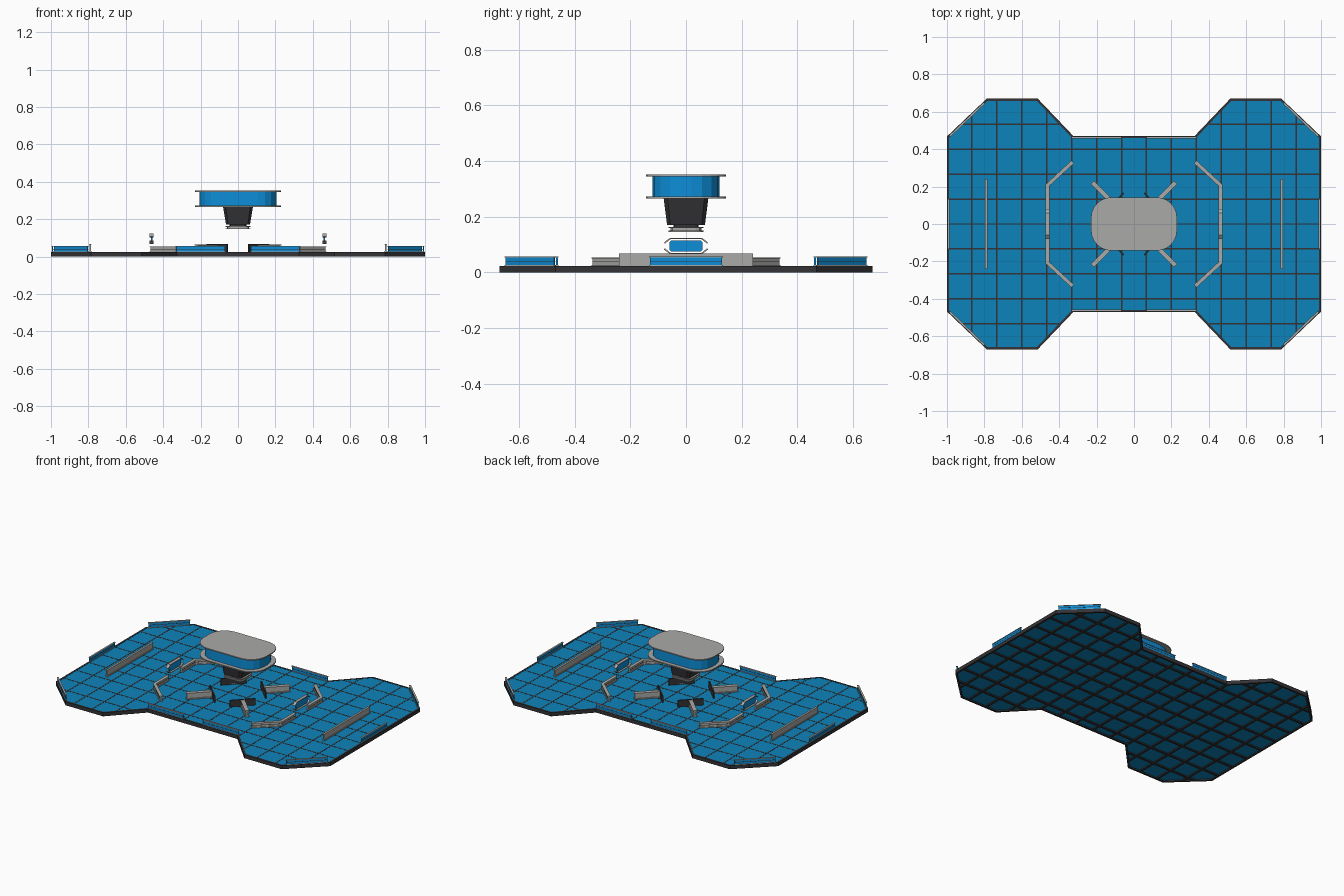
import bpy, bmesh, math
from mathutils import Vector

if "Cube" in bpy.data.objects:
    bpy.data.objects.remove(bpy.data.objects["Cube"])


def material(name, rgb):
    m = bpy.data.materials.new(name)
    m.diffuse_color = (*rgb, 1)
    m.use_nodes = True
    m.node_tree.nodes["Principled BSDF"].inputs["Base Color"].default_value = m.diffuse_color
    return m


DARK = material("dark metal", (0.033, 0.033, 0.038))
GREY = material("light grey metal", (0.40, 0.40, 0.39))
FLOOR = material("floor blue", (0.004, 0.23, 0.50))
SCREEN = material("screen blue", (0.004, 0.27, 0.68))


class Part:
    """Collects prisms in one mesh, then becomes one object."""

    def __init__(self):
        self.bm = bmesh.new()

    def loft(self, low, high):
        a = [self.bm.verts.new(p) for p in low]
        b = [self.bm.verts.new(p) for p in high]
        n = len(a)
        self.bm.faces.new(a[::-1])
        self.bm.faces.new(b)
        for i in range(n):
            j = (i + 1) % n
            self.bm.faces.new((a[i], a[j], b[j], b[i]))
        return self

    def prism(self, pts, z0, z1):
        return self.loft([(x, y, z0) for x, y in pts], [(x, y, z1) for x, y in pts])

    def beam(self, p, q, w, z0, z1, ext=0.0):
        p, q = Vector(p), Vector(q)
        d = (q - p).normalized()
        n = Vector((-d.y, d.x)) * w / 2
        p, q = p - d * ext, q + d * ext
        return self.prism([p - n, q - n, q + n, p + n], z0, z1)

    def done(self, name, mat):
        bmesh.ops.recalc_face_normals(self.bm, faces=self.bm.faces)
        me = bpy.data.meshes.new(name)
        self.bm.to_mesh(me)
        self.bm.free()
        me.materials.append(mat)
        ob = bpy.data.objects.new(name, me)
        bpy.context.collection.objects.link(ob)
        return ob


def rounded(hx, hy, r, seg):
    pts = []
    for k, (sx, sy) in enumerate([(1, 1), (-1, 1), (-1, -1), (1, -1)]):
        for i in range(seg + 1):
            a = math.pi / 2 * (k + i / seg)
            pts.append((sx * (hx - r) + r * math.cos(a), sy * (hy - r) + r * math.sin(a)))
    return pts


SIGNS = [(1, 1), (-1, 1), (-1, -1), (1, -1)]

# Floor outline: a wide bow-tie with chamfered lobes
quarter = [(1.0, 0.47), (0.79, 0.67), (0.52, 0.67), (0.33, 0.47)]
outline = (quarter + [(-x, y) for x, y in quarter[::-1]]
           + [(-x, -y) for x, y in quarter] + [(x, -y) for x, y in quarter[::-1]])


def y_limit(x):
    x = abs(x)
    if x < 0.33:
        return 0.47
    if x < 0.52:
        return 0.47 + (x - 0.33) / 0.19 * 0.20
    if x < 0.79:
        return 0.67
    return 0.67 - (x - 0.79) / 0.21 * 0.20


# Blue floor slab
Part().prism([(x * 0.992, y * 0.992) for x, y in outline], 0.008, 0.0225).done("floor_tiles", FLOOR)

# Dark rim
rim = Part()
ring = [(x * 0.994, y * 0.991) for x, y in outline]
for i, p in enumerate(ring):
    rim.beam(p, ring[(i + 1) % len(ring)], 0.012, 0, 0.024, 0.003)
rim.done("floor_rim", DARK)

# Tile joints on top and support bars below
joints = Part()
STEP = 2 / 15
for w, z0, z1 in [(0.008, 0.02, 0.0232), (0.014, 0.0, 0.012)]:
    for i in range(14):
        x = -1 + STEP * (i + 1)
        h = y_limit(x) - 0.008
        joints.beam((x, -h), (x, h), w, z0, z1)
    for j in range(-4, 5):
        y = j * STEP
        if abs(y) < 0.47:
            joints.beam((-0.99, y), (0.99, y), w, z0, z1)
        else:
            t = (abs(y) - 0.47) / 0.20
            for s in (-1, 1):
                joints.beam((s * (0.34 + 0.19 * t), y), (s * (0.99 - 0.21 * t), y), w, z0, z1)
joints.done("tile_joints", DARK)

# Edge display boards: blue screen, dark middle seam, grey rails
boards = [((s * 0.991, -0.13), (s * 0.991, 0.13)) for s in (-1, 1)]
for sx, sy in SIGNS:
    boards.append(((sx * 0.983, sy * 0.472), (sx * 0.803, sy * 0.645)))
    boards.append(((sx * 0.07, sy * 0.463), (sx * 0.33, sy * 0.463)))
screens, seams, rails = Part(), Part(), Part()
for p, q in boards:
    screens.beam(p, q, 0.006, 0.027, 0.053)
    seams.beam(p, q, 0.0075, 0.039, 0.0415)
    rails.beam(p, q, 0.011, 0.053, 0.0565, 0.003)
    rails.beam(p, q, 0.011, 0.0235, 0.027, 0.003)
screens.done("edge_screens", SCREEN)
seams.done("edge_screen_seams", DARK)
rails.done("edge_screen_rails", GREY)

# Long low walls near both ends
walls = Part()
for s in (-1, 1):
    walls.beam((s * 0.79, -0.24), (s * 0.79, 0.24), 0.007, 0.022, 0.064)
    walls.beam((s * 0.79, -0.24), (s * 0.79, 0.24), 0.013, 0.064, 0.068)
    walls.beam((s * 0.79, -0.24), (s * 0.79, 0.24), 0.013, 0.0225, 0.03)
walls.done("end_walls", GREY)

# Bent barriers around the middle
barriers, barrier_seams = Part(), Part()
for sx, sy in SIGNS:
    path = [(sx * 0.33, sy * 0.33), (sx * 0.462, sy * 0.208), (sx * 0.462, sy * 0.07)]
    for p, q in zip(path, path[1:]):
        barriers.beam(p, q, 0.012, 0.022, 0.05, 0.002)
        barriers.beam(p, q, 0.02, 0.05, 0.054, 0.003)
        barriers.beam(p, q, 0.02, 0.0225, 0.027, 0.003)
        barrier_seams.beam(p, q, 0.0135, 0.037, 0.04, 0.001)
barriers.done("bent_barriers", GREY)
barrier_seams.done("barrier_seams", DARK)

# Floating screens with bracket frames over the barrier gaps
frames, floats = Part(), Part()


def side_prism(part, x, hw, yz):
    part.loft([(x - hw, y, z) for y, z in yz], [(x + hw, y, z) for y, z in yz])


for s in (-1, 1):
    x = s * 0.462
    side_prism(floats, x, 0.004, [(y, 0.095 + z) for y, z in rounded(0.06, 0.02, 0.011, 3)])
    for d in (-1, 1):
        arc = [(-0.08, 0.012), (-0.058, 0.029), (0.058, 0.029), (0.08, 0.012)]
        for (y0, h0), (y1, h1) in zip(arc, arc[1:]):
            side_prism(frames, x, 0.01, [(y0, 0.095 + d * h0), (y1, 0.095 + d * h1),
                                         (y1 * 0.95, 0.095 + d * (h1 - 0.004)),
                                         (y0 * 0.95, 0.095 + d * (h0 - 0.004))])
frames.done("floating_screen_frames", GREY)
floats.done("floating_screens", SCREEN)

# Four T-shaped centre dividers: grey arm, dark cross panel
arms, cross = Part(), Part()
for sx, sy in SIGNS:
    p, q = (sx * 0.11, sy * 0.11), (sx * 0.22, sy * 0.22)
    arms.beam(p, q, 0.014, 0.022, 0.059)
    arms.beam(p, q, 0.026, 0.059, 0.064, 0.004)
    arms.beam(p, q, 0.026, 0.0225, 0.028, 0.004)
    cross.beam((sx * 0.055, sy * 0.165), (sx * 0.165, sy * 0.055), 0.008, 0.022, 0.066)
arms.done("divider_arms", GREY)
cross.done("divider_cross_panels", DARK)

# Hanging canopy: two plates around a blue screen band
plates = Part()
plates.prism(rounded(0.23, 0.143, 0.11, 6), 0.345, 0.352)
plates.prism(rounded(0.23, 0.143, 0.11, 6), 0.265, 0.272)
plates.done("canopy_plates", GREY)
Part().prism(rounded(0.205, 0.12, 0.10, 4), 0.272, 0.345).done("canopy_screen_band", SCREEN)

# Tapered dark screen block with a ring beneath
low = [(x, y, 0.17) for x, y in rounded(0.064, 0.068, 0.012, 1)]
high = [(x, y, 0.265) for x, y in rounded(0.08, 0.08, 0.014, 1)]
Part().loft(low, high).done("hanging_screen_block", DARK)
Part().prism(rounded(0.045, 0.045, 0.015, 2), 0.155, 0.17).done("ring_neck", DARK)
lower = Part()
lower.prism(rounded(0.068, 0.062, 0.02, 2), 0.159, 0.164)
lower.prism(rounded(0.06, 0.055, 0.02, 2), 0.151, 0.159)
lower.prism(rounded(0.068, 0.062, 0.02, 2), 0.146, 0.151)
lower.done("hanging_ring", GREY)
